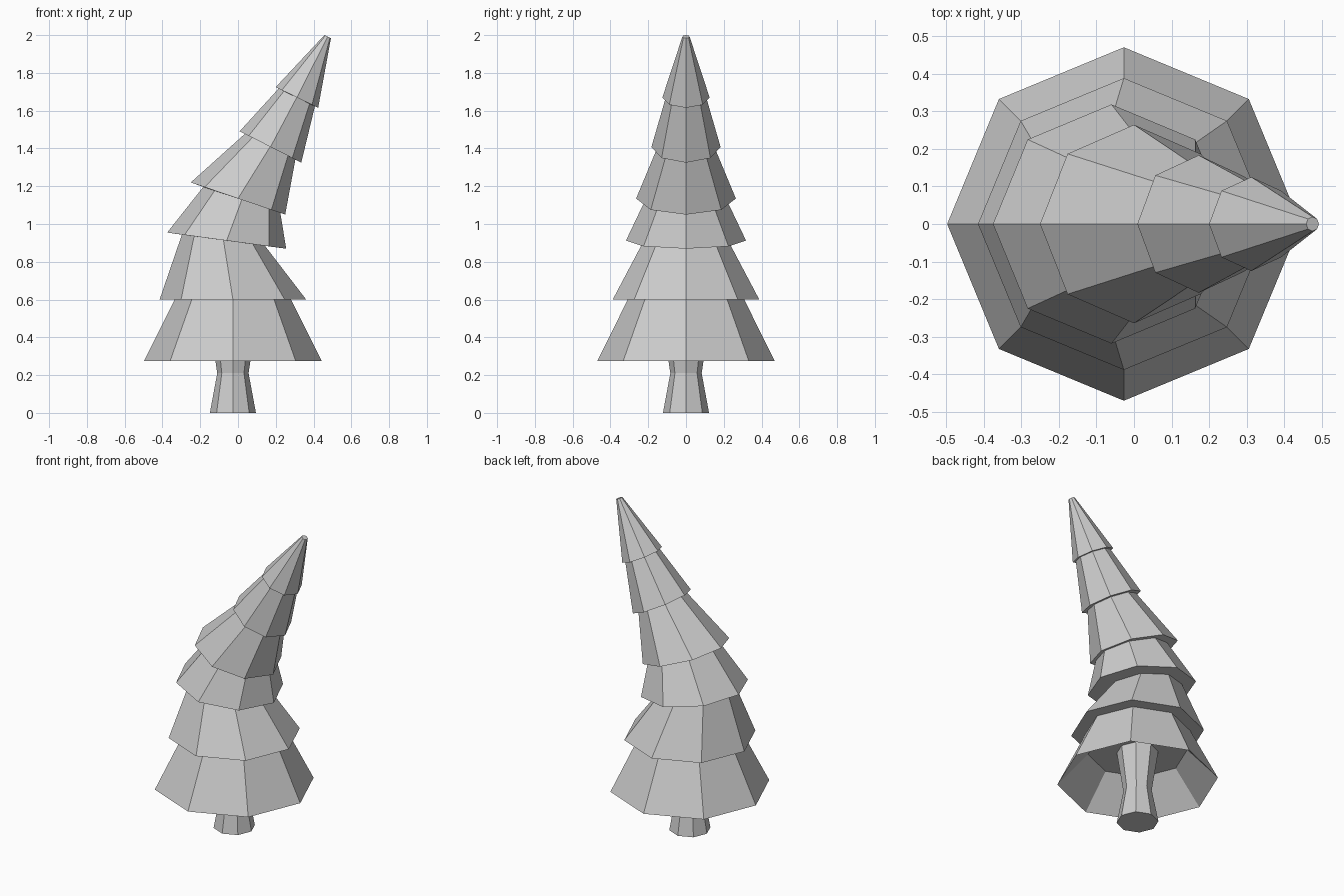
import bpy, bmesh
from math import cos, sin, tau, radians

if "Cube" in bpy.data.objects:
    bpy.data.objects.remove(bpy.data.objects["Cube"])

SIDES = 8


def loft(name, rings):
    """Rings are (centre x, centre z, radius, tilt towards +x in degrees); both ends capped."""
    bm = bmesh.new()
    prev = first = None
    for cx, cz, r, tilt in rings:
        t = radians(tilt)
        ring = []
        for i in range(SIDES):
            a = tau * i / SIDES
            u = r * cos(a)
            ring.append(bm.verts.new((cx + u * cos(t), r * sin(a), cz - u * sin(t))))
        if prev:
            for i in range(SIDES):
                j = (i + 1) % SIDES
                bm.faces.new((prev[i], prev[j], ring[j], ring[i]))
        else:
            first = ring
        prev = ring
    bm.faces.new(first)
    bm.faces.new(prev)
    bmesh.ops.recalc_face_normals(bm, faces=bm.faces)
    mesh = bpy.data.meshes.new(name)
    bm.to_mesh(mesh)
    bm.free()
    obj = bpy.data.objects.new(name, mesh)
    bpy.context.collection.objects.link(obj)
    return obj


# Waisted trunk reaching the ceiling of the lowest skirt
loft("trunk", [(-0.027, 0, 0.122, 0), (-0.027, 0.21, 0.083, 0), (-0.027, 0.475, 0.122, 0)])

# Leaning foliage: recessed underside, then skirt rim / neck pairs up to the tip
loft("foliage", [
    (-0.027, 0.47, 0.29, 0),
    (-0.027, 0.275, 0.47, 0), (-0.027, 0.60, 0.308, 0),
    (-0.027, 0.60, 0.388, 0), (-0.077, 0.914, 0.222, 7.7),
    (-0.06, 0.912, 0.318, 7.7), (0.02, 1.128, 0.215, 18.5),
    (0.0, 1.135, 0.264, 18.8), (0.17, 1.409, 0.15, 27),
    (0.172, 1.408, 0.183, 27), (0.311, 1.67, 0.107, 26),
    (0.312, 1.67, 0.125, 26), (0.475, 1.992, 0.019, 26),
])
